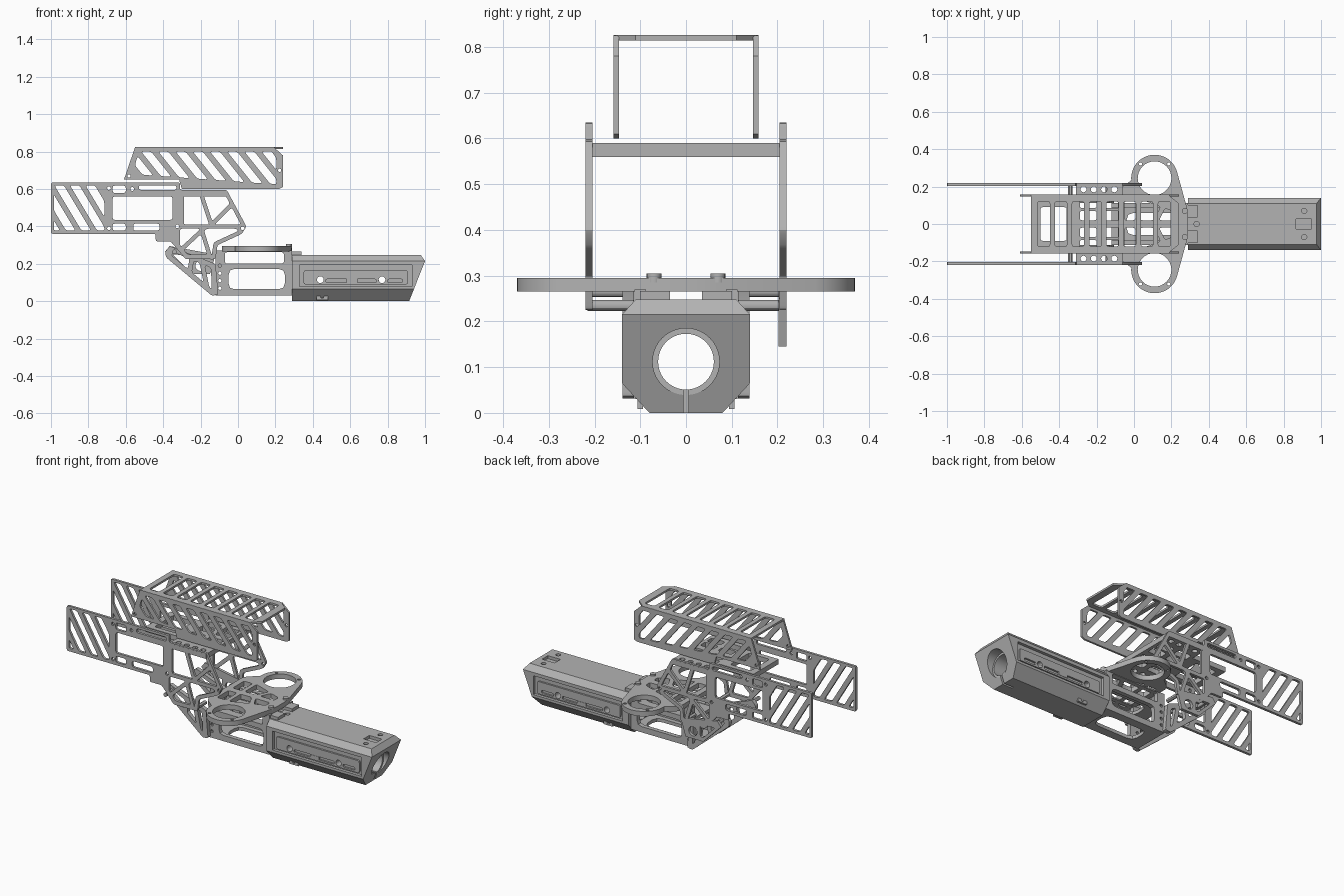
import bpy, bmesh, math
from mathutils import Vector, Matrix

cube = bpy.data.objects.get("Cube")
if cube:
    bpy.data.objects.remove(cube, do_unlink=True)

grey = bpy.data.materials.new("plain grey")
grey.use_nodes = True
COLOUR = (0.45, 0.45, 0.45, 1)
grey.diffuse_color = COLOUR
grey.node_tree.nodes["Principled BSDF"].inputs["Base Color"].default_value = COLOUR


def add_mesh(name, mesh):
    mesh.materials.clear()
    mesh.materials.append(grey)
    obj = bpy.data.objects.new(name, mesh)
    bpy.context.collection.objects.link(obj)
    return obj


def evaluated(obj):
    bpy.context.view_layer.update()
    graph = bpy.context.evaluated_depsgraph_get()
    return bpy.data.meshes.new_from_object(obj.evaluated_get(graph))


# ---- 2D shape helpers ----
def area(poly):
    return abs(sum(a[0] * b[1] - b[0] * a[1] for a, b in zip(poly, poly[1:] + poly[:1]))) / 2


def clip(poly, p, n):
    """Keep the side of a convex polygon that n points to."""
    out = []
    for a, b in zip(poly, poly[1:] + poly[:1]):
        da, db = (Vector(a) - p).dot(n), (Vector(b) - p).dot(n)
        if da >= 0:
            out.append(a)
        if da * db < 0:
            out.append(tuple(Vector(a).lerp(Vector(b), da / (da - db))))
    return out


def cut(polys, bars, width=0.022):
    """Split openings along straight bars, leaving a strut at each."""
    for a, b in bars:
        p, d = Vector(a), (Vector(b) - Vector(a)).normalized()
        n = Vector((-d.y, d.x))
        halves = [clip(q, p + n * s * width / 2, n * s) for q in polys for s in (1, -1)]
        polys = [h for h in halves if len(h) > 2 and area(h) > 0.0004]
    return polys


def slanted(region, pitch, lean, width):
    xs = [p[0] for p in region]
    z = min(p[1] for p in region)
    x0, count = min(xs) - 0.2, int((max(xs) - min(xs) + 0.4) / pitch) + 1
    return cut([region], [((x0 + i * pitch, z), (x0 + i * pitch - lean, z + 0.2))
                          for i in range(count)], width)


def rounded(poly, r=0.012):
    out = []
    for i, c in enumerate(poly):
        c = Vector(c)
        a, b = Vector(poly[i - 1]) - c, Vector(poly[(i + 1) % len(poly)]) - c
        p = c + a.normalized() * min(r, a.length * 0.35)
        q = c + b.normalized() * min(r, b.length * 0.35)
        out += [p, (p + q) / 4 + c / 2, q]
    return out


def rect(x0, x1, y0, y1):
    return [(x0, y0), (x1, y0), (x1, y1), (x0, y1)]


def circle(x, y, r, n=20, start=0, end=360):
    return [(x + r * math.cos(math.radians(start + (end - start) * i / n)),
             y + r * math.sin(math.radians(start + (end - start) * i / n)))
            for i in range(n if end - start == 360 else n + 1)]


def mirror_y(poly):
    return [(x, -y) for x, y in reversed(poly)]


def plate(name, outline, holes, thick, level, upright=False):
    """Flat sheet with openings: lying at z = level, or upright at y = level."""
    curve = bpy.data.curves.new(name, "CURVE")
    curve.dimensions, curve.fill_mode, curve.extrude = "2D", "BOTH", thick / 2
    for pts in [outline] + holes:
        spline = curve.splines.new("POLY")
        spline.points.add(len(pts) - 1)
        for sp, p in zip(spline.points, pts):
            sp.co = (p[0], p[1], 0, 1)
        spline.use_cyclic_u = True
    temp = bpy.data.objects.new(name + "_outline", curve)
    bpy.context.collection.objects.link(temp)
    mesh = evaluated(temp)
    bpy.data.objects.remove(temp, do_unlink=True)
    if upright:
        mesh.transform(Matrix.Translation((0, level, 0)) @ Matrix.Rotation(math.pi / 2, 4, "X"))
    else:
        mesh.transform(Matrix.Translation((0, 0, level)))
    return add_mesh(name, mesh)


# ---- solid helpers ----
def box(name, x0, x1, y0, y1, z0, z1):
    bm = bmesh.new()
    bmesh.ops.create_cube(bm, size=1)
    for v in bm.verts:
        v.co = ((x0 + x1) / 2 + v.co.x * (x1 - x0), (y0 + y1) / 2 + v.co.y * (y1 - y0),
                (z0 + z1) / 2 + v.co.z * (z1 - z0))
    mesh = bpy.data.meshes.new(name)
    bm.to_mesh(mesh)
    return add_mesh(name, mesh)


def rod(name, centre, r, length, axis, sides=24):
    bm = bmesh.new()
    turn = {"X": Matrix.Rotation(math.pi / 2, 4, "Y"),
            "Y": Matrix.Rotation(math.pi / 2, 4, "X"), "Z": Matrix()}[axis]
    bmesh.ops.create_cone(bm, cap_ends=True, segments=sides, radius1=r, radius2=r,
                          depth=length, matrix=Matrix.Translation(centre) @ turn)
    mesh = bpy.data.meshes.new(name)
    bm.to_mesh(mesh)
    return add_mesh(name, mesh)


def carve(obj, cutters):
    for c in cutters:
        c.hide_render = True
        mod = obj.modifiers.new("cut", "BOOLEAN")
        mod.operation, mod.solver, mod.object = "DIFFERENCE", "EXACT", c
    mesh = evaluated(obj)
    obj.modifiers.clear()
    obj.data = mesh
    for c in cutters:
        bpy.data.objects.remove(c, do_unlink=True)


# ---- forward shroud: eight-sided tube with a raked nose ----
half = [(0.08, 0), (0.14, 0.065), (0.14, 0.215), (0.11, 0.248)]
section = half + [(-y, z) for y, z in reversed(half)]
bm = bmesh.new()
face = bm.faces.new([bm.verts.new((0.29, y, z)) for y, z in section])
ext = bmesh.ops.extrude_face_region(bm, geom=[face])
bmesh.ops.translate(bm, vec=(0.75, 0, 0), verts=[v for v in ext["geom"] if isinstance(v, bmesh.types.BMVert)])
for point, normal in (((1, 0, 0.215), (0.215, 0, -0.085)), ((1, 0, 0.215), (0.035, 0, 0.025))):
    res = bmesh.ops.bisect_plane(bm, geom=bm.verts[:] + bm.edges[:] + bm.faces[:],
                                 plane_co=point, plane_no=normal, clear_outer=True)
    bmesh.ops.holes_fill(bm, edges=[e for e in res["geom_cut"] if isinstance(e, bmesh.types.BMEdge)])
bmesh.ops.recalc_face_normals(bm, faces=bm.faces[:])
mesh = bpy.data.meshes.new("shroud")
bm.to_mesh(mesh)
shroud = add_mesh("shroud", mesh)
cutters = [rod("bore", (0.65, 0, 0.112), 0.061, 1, "X", 40),
           rod("muzzle_recess", (1.0, 0, 0.112), 0.073, 0.14, "X", 40),
           box("nose_slit", 0.85, 1.1, -0.006, 0.006, -0.02, 0.06),
           box("top_slot", 0.865, 0.95, -0.028, 0.028, 0.23, 0.3)]
cutters += [rod("top_hole", (x, y, 0.25), 0.014, 0.04, "Z", 16) for x, y in ((0.335, 0), (0.91, 0.07), (0.91, -0.07))]
cutters += [rod("side_hole", (x, 0, 0.115), 0.018, 0.4, "Y", 16) for x in (0.44, 0.77)]
for s in (1, -1):
    cutters.append(box("pocket", 0.33, 0.93, min(s * .122, s * .16), max(s * .122, s * .16), 0.08, 0.195))
carve(shroud, cutters)
for side, s in (("left", 1), ("right", -1)):
    plate(side + "_rail", rounded(rect(0.35, 0.91, 0.09, 0.165)),
          [rounded(rect(0.47, 0.74, 0.10, 0.118), 0.008), rounded(rect(0.8, 0.88, 0.10, 0.118), 0.008),
           circle(0.44, 0.115, 0.018), circle(0.77, 0.115, 0.018)], 0.012, s * 0.127, True)
    box(side + "_rail_clip", 0.58, 0.64, s * 0.131 - 0.004, s * 0.131 + 0.004, 0.1, 0.118)
    plate(side + "_lug", rect(0.42, 0.48, 0.008, 0.045), [circle(0.45, 0.025, 0.009, 12)], 0.012, s * 0.1, True)
    box(side + "_clamp", 0.25, 0.34, s * 0.068 - 0.033, s * 0.068 + 0.033, 0.24, 0.266)
    rod(side + "_clamp_screw", (0.272, s * 0.07, 0.295), 0.016, 0.02, "Z", 16)

# ---- lower frame behind the shroud ----
for side, s in (("left", 1), ("right", -1)):
    plate(side + "_frame", rect(-0.12, 0.29, 0.03, 0.27),
          [rounded(rect(-0.05, 0.25, 0.065, 0.172), 0.03), rounded(rect(-0.07, 0.245, 0.202, 0.262), 0.01)]
          + [circle(-0.097, 0.07 + 0.04 * i, 0.009, 10) for i in range(4)], 0.026, s * 0.1, True)
for name, z in (("frame_floor", 0.04), ("frame_shelf", 0.19)):
    plate(name, rect(-0.12, 0.29, -0.1, 0.1), [rounded(rect(-0.04, 0.24, -0.06, 0.06), 0.04)], 0.02, z)

# ---- double ring plate ----
lobe = [(0.29, 0.03), (0.285, 0.08)] + circle(0.11, 0.245, 0.125, 24, 18, 185) + [(-0.07, 0.19), (-0.085, 0.16)]
web = cut([[(-0.05, 0.02), (-0.05, 0.13), (0.04, 0.13), (0.23, 0.06), (0.23, 0.02)]],
          [((0.02, 0), (0.02, 1)), ((0.11, 0), (0.16, 0.1))], 0.025)
openings = [circle(0.11, 0.245, 0.09, 32)] + [rounded(w) for w in web]
openings += [circle(0.11 + x, 0.245 + y, 0.009, 10) for x, y in ((0.076, 0.076), (-0.076, 0.076))]
plate("ring_plate", lobe + mirror_y(lobe), openings + [mirror_y(o) for o in openings], 0.03, 0.28)

# ---- tall side plates with long rear panels ----
side_outline = [(-1, 0.36), (-0.44, 0.36), (-0.44, 0.32), (-0.36, 0.32), (-0.28, 0.225), (-0.12, 0.225),
                (-0.11, 0.3), (0.02, 0.36), (0.045, 0.4), (-0.06, 0.595), (-0.31, 0.595), (-0.31, 0.635), (-1, 0.635)]
truss = cut([[(-0.29, 0.41), (0.015, 0.41), (-0.07, 0.572), (-0.29, 0.572)]],
            [((-0.2, 0.58), (-0.14, 0.4)), ((-0.13, 0.42), (-0.02, 0.53))])
truss += cut([[(-0.31, 0.3), (-0.27, 0.25), (-0.14, 0.25), (-0.13, 0.315), (0.0, 0.375), (-0.01, 0.388), (-0.31, 0.388)]],
             [((-0.31, 0.27), (-0.17, 0.4)), ((-0.15, 0.24), (-0.2, 0.4))])
windows = slanted(rect(-0.985, -0.715, 0.378, 0.62), 0.083, 0.12, 0.028)
windows += [rect(-0.67, -0.35, 0.435, 0.56), rect(-0.67, -0.6, 0.578, 0.618), rect(-0.53, -0.33, 0.595, 0.62),
            rect(-0.67, -0.6, 0.378, 0.415), rect(-0.56, -0.42, 0.378, 0.415)]
bolts = [circle(x, z, 0.01, 10) for x, z in ((-0.69, 0.605), (-0.69, 0.39), (-0.565, 0.6), (-0.325, 0.4), (0.025, 0.39))]
lower = [(-0.39, 0.265), (-0.365, 0.295), (-0.12, 0.2), (-0.105, 0.035), (-0.14, 0.03), (-0.385, 0.235)]
lower_holes = cut([[(-0.355, 0.245), (-0.345, 0.262), (-0.145, 0.18), (-0.14, 0.065)]],
                  [((-0.27, 0.1), (-0.24, 0.26)), ((-0.165, 0.07), (-0.2, 0.24))], 0.025)
for side, s in (("left", 1), ("right", -1)):
    plate(side + "_side_plate", rounded(side_outline, 0.01), [rounded(w) for w in windows + truss] + bolts,
          0.015, s * 0.212, True)
    plate(side + "_lower_brace", rounded(lower, 0.01), [rounded(h) for h in lower_holes], 0.025, s * 0.126, True)
brace = [(-0.39, 0.265), (-0.365, 0.295), (-0.12, 0.25), (-0.15, 0.145), (-0.27, 0.145)]
plate("left_outer_brace", brace, [circle(-0.2, 0.19, 0.028)]
      + [rounded(h) for h in cut([[(-0.35, 0.25), (-0.25, 0.245), (-0.25, 0.17), (-0.27, 0.17)]], [])],
      0.018, 0.211, True)
for x, z in ((-0.34, 0.265), (-0.14, 0.235)):
    for s in (1, -1):
        rod("brace_spacer", (x, s * 0.165, z), 0.012, 0.1, "Y", 12)

# ---- deck joining the side plates ----
deck = [(-0.06, 0), (-0.06, 0.22), (-0.31, 0.22), (-0.31, 0.12), (-0.54, 0.12), (-0.54, 0)]
deck_holes = [rounded(rect(x, x + 0.09, y, y + 0.05)) for x in (-0.29, -0.17) for y in (0.02, 0.085)]
deck_holes += [circle(x, 0.185, 0.016, 12) for x in (-0.27, -0.215, -0.16, -0.105)]
plate("deck", deck[1:-1] + mirror_y(deck[1:-1]),
      deck_holes + [mirror_y(h) for h in deck_holes] + [rounded(rect(-0.5, -0.36, -0.09, 0.09))], 0.03, 0.575)

# ---- top cover: slotted roof and two slotted walls ----
wall = [(-0.61, 0.65), (-0.55, 0.825), (0.19, 0.825), (0.24, 0.78), (0.24, 0.61), (0.22, 0.6), (-0.3, 0.6), (-0.315, 0.65)]
wall_slots = slanted([(-0.565, 0.68), (-0.53, 0.8), (0.18, 0.8), (0.205, 0.765), (0.205, 0.625)], 0.092, 0.16, 0.03)
for side, s in (("left", 1), ("right", -1)):
    plate(side + "_cover_wall", wall, [rounded(w) for w in wall_slots]
          + [circle(0.222, 0.7, 0.009, 10), circle(-0.583, 0.67, 0.009, 10)], 0.012, s * 0.153, True)
roof = [(0.24, 0.11), (0.18, 0.158), (-0.55, 0.158)]
roof_slots = [rounded(rect(-0.515 + 0.092 * i, -0.45 + 0.092 * i, -0.12, 0.12)) for i in range(8)]
plate("cover_roof", roof + mirror_y(roof), roof_slots, 0.012, 0.82)

# ---- smooth shading with sharp edges kept ----
bpy.ops.object.select_all(action="DESELECT")
for obj in bpy.context.collection.objects:
    if obj.type == "MESH" and grey.name in obj.data.materials:
        obj.select_set(True)
        bpy.context.view_layer.objects.active = obj
bpy.ops.object.shade_smooth_by_angle(angle=math.radians(30))
